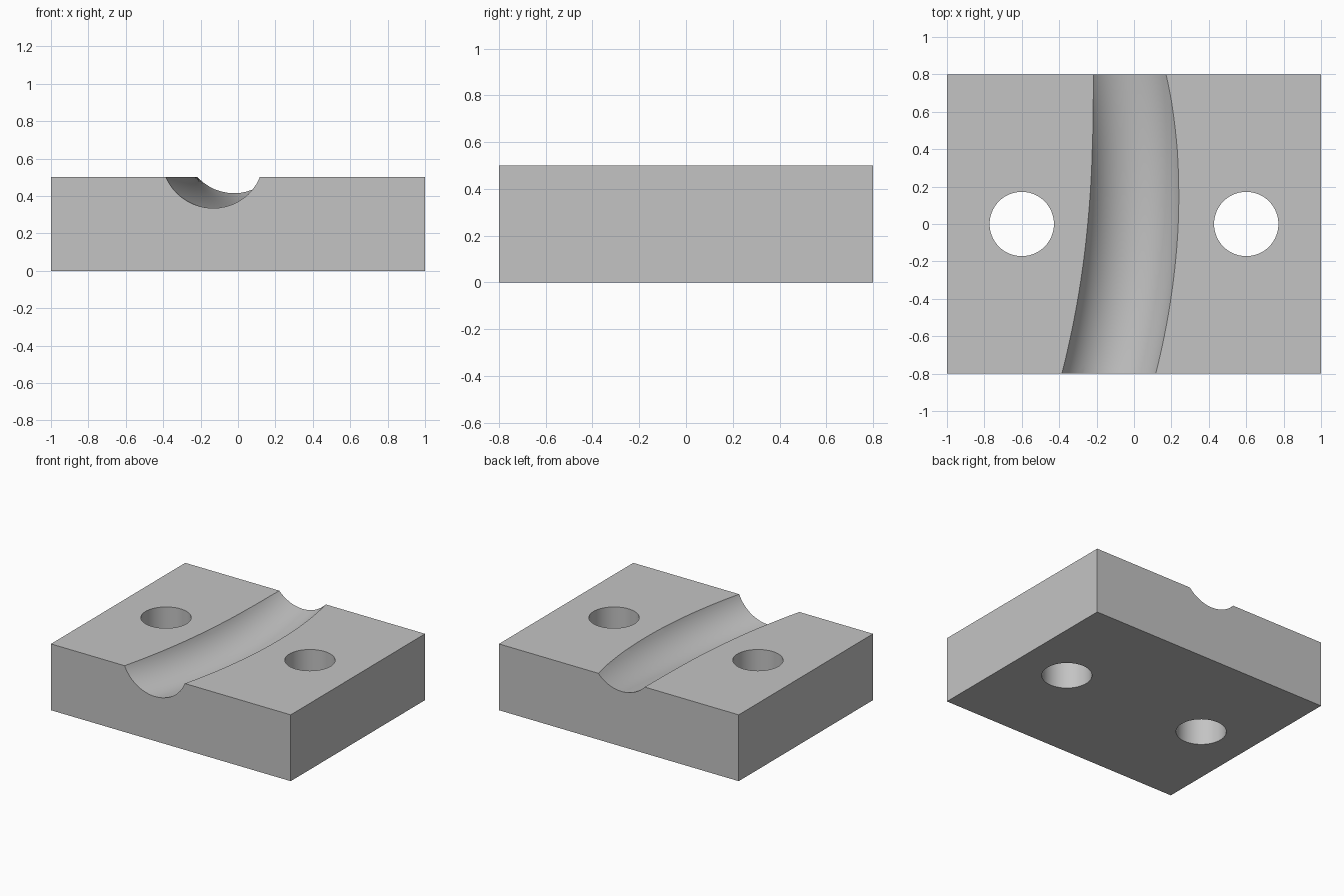
import bpy
from mathutils import Vector

old = bpy.data.objects.get("Cube")
if old:
    bpy.data.objects.remove(old, do_unlink=True)

WIDTH, DEPTH, HEIGHT = 2.0, 1.6, 0.5
HOLE_RADIUS, HOLE_X = 0.172, 0.6
GROOVE_RADIUS = 0.262

# Material
grey = bpy.data.materials.new("plain grey")
grey.use_nodes = True
colour = (0.55, 0.55, 0.55, 1)
grey.diffuse_color = colour
grey.node_tree.nodes["Principled BSDF"].inputs["Base Color"].default_value = colour

# Block body
bpy.ops.mesh.primitive_cube_add(size=1, location=(0, 0, HEIGHT / 2))
block = bpy.context.object
block.name = "grooved_block"
block.scale = (WIDTH, DEPTH, HEIGHT)
bpy.ops.object.transform_apply(location=True, rotation=False, scale=True)
block.data.materials.append(grey)


def cut(cutter):
    """Subtract a cutter from the block, then remove the cutter."""
    cutter.hide_render = True
    mod = block.modifiers.new("cut", 'BOOLEAN')
    mod.operation = 'DIFFERENCE'
    mod.solver = 'EXACT'
    mod.object = cutter
    bpy.ops.object.select_all(action='DESELECT')
    block.select_set(True)
    bpy.context.view_layer.objects.active = block
    bpy.ops.object.modifier_apply(modifier=mod.name)
    bpy.data.objects.remove(cutter, do_unlink=True)


# Two bolt holes
for side in (-1, 1):
    bpy.ops.mesh.primitive_cylinder_add(
        vertices=64, radius=HOLE_RADIUS, depth=HEIGHT * 2,
        location=(side * HOLE_X, 0, HEIGHT / 2))
    bpy.context.object.name = "hole_cutter"
    cut(bpy.context.object)


# Gently bent tube that carves the channel
def groove_centre(y):
    return Vector((0.005 - 0.117 * (y - 0.294) ** 2, y,
                   0.59 + 0.057 * (y + 0.45) ** 2))


STEPS = 40
curve = bpy.data.curves.new("groove_path", 'CURVE')
curve.dimensions = '3D'
curve.bevel_depth = GROOVE_RADIUS
curve.bevel_resolution = 22
curve.use_fill_caps = True
path = curve.splines.new('POLY')
path.points.add(STEPS)
for i, point in enumerate(path.points):
    point.co = (*groove_centre(-1.1 + 2.2 * i / STEPS), 1)
tube = bpy.data.objects.new("groove_cutter", curve)
bpy.context.collection.objects.link(tube)
bpy.ops.object.select_all(action='DESELECT')
tube.select_set(True)
bpy.context.view_layer.objects.active = tube
bpy.ops.object.convert(target='MESH')
tube = bpy.context.object
# Weld the end caps so the cutter is watertight
bpy.ops.object.mode_set(mode='EDIT')
bpy.ops.mesh.select_all(action='SELECT')
bpy.ops.mesh.remove_doubles(threshold=0.0001)
bpy.ops.mesh.normals_make_consistent(inside=False)
bpy.ops.object.mode_set(mode='OBJECT')
cut(tube)

# One material, smooth walls with crisp rims
block.data.materials.clear()
block.data.materials.append(grey)
for face in block.data.polygons:
    face.material_index = 0
block.select_set(True)
bpy.context.view_layer.objects.active = block
bpy.ops.object.shade_smooth_by_angle(angle=0.52)
